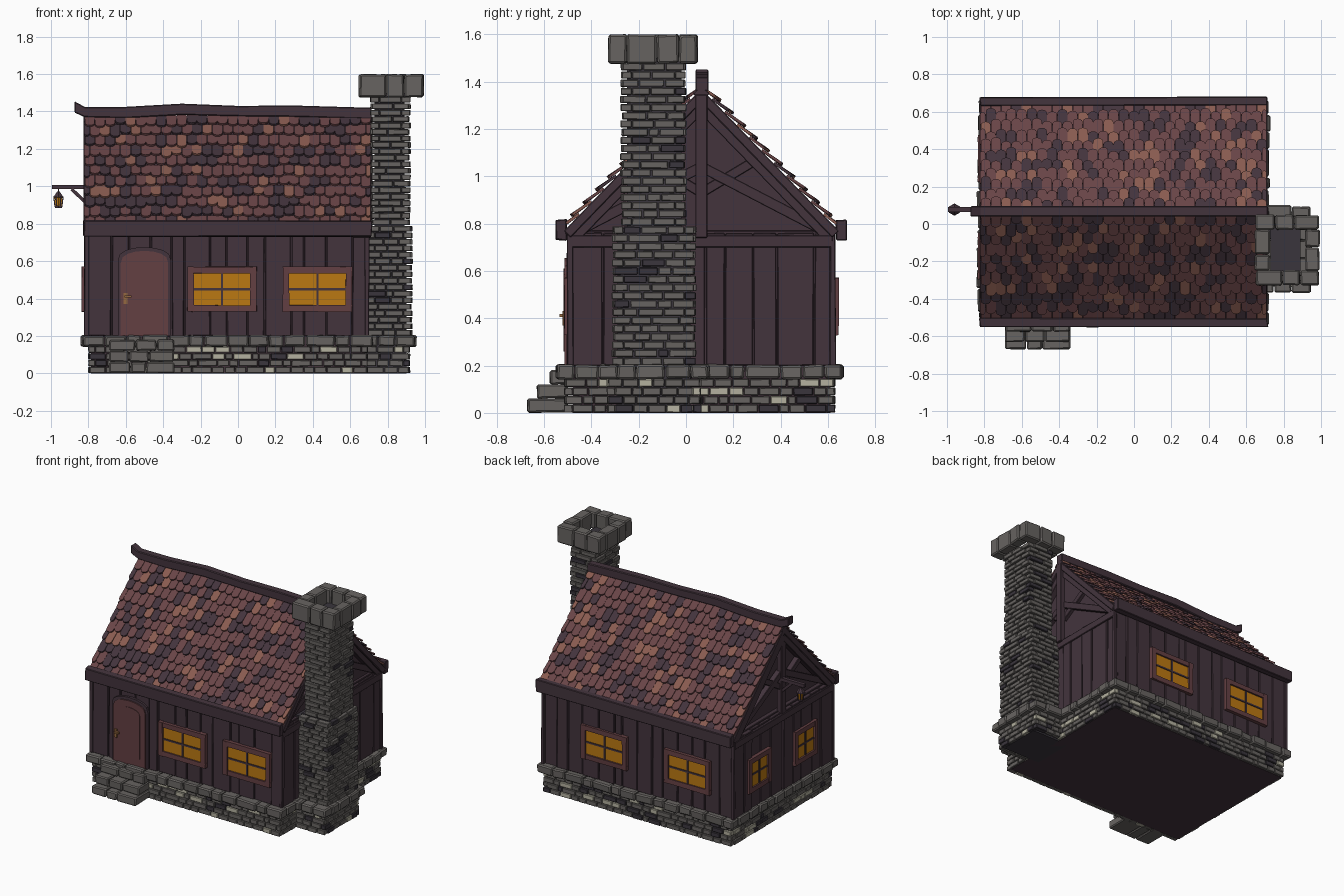
import bpy, bmesh, math, random
from mathutils import Matrix, Vector

random.seed(4)
cube = bpy.data.objects.get("Cube")
if cube:
    bpy.data.objects.remove(cube)

COLOURS = {
    "dark_wood": (0.056, 0.034, 0.046), "red_tile": (0.14, 0.058, 0.062),
    "orange_tile": (0.25, 0.105, 0.08), "grey_stone": (0.135, 0.125, 0.118),
    "dark_stone": (0.042, 0.036, 0.046), "pale_stone": (0.46, 0.44, 0.35),
    "red_wood": (0.125, 0.05, 0.055), "window_glow": (0.50, 0.19, 0.006),
    "brass": (0.30, 0.14, 0.05),
}
MATS = {}
for name, rgb in COLOURS.items():
    m = bpy.data.materials.new(name)
    m.use_nodes = True
    m.diffuse_color = (*rgb, 1)
    m.node_tree.nodes["Principled BSDF"].inputs["Base Color"].default_value = (*rgb, 1)
    MATS[name] = m

I = Matrix.Identity(4)
WOOD, STONE = ["dark_wood"], ["grey_stone", "dark_stone", "pale_stone"]


def finish(bm, name, mats, bevel=0):
    bmesh.ops.recalc_face_normals(bm, faces=bm.faces)
    me = bpy.data.meshes.new(name)
    bm.to_mesh(me)
    bm.free()
    for m in mats:
        me.materials.append(MATS[m])
    ob = bpy.data.objects.new(name, me)
    bpy.context.collection.objects.link(ob)
    if bevel:
        mod = ob.modifiers.new("Bevel", "BEVEL")
        mod.width, mod.segments = bevel, 1


def box(bm, lo, hi, mi=0, M=I, wobble=0):
    lo, hi = Vector(lo), Vector(hi)
    verts = bmesh.ops.create_cube(bm, size=1)["verts"]
    for v in verts:
        p = Vector(a * b for a, b in zip(v.co, hi - lo)) + (lo + hi) / 2
        v.co = M @ (p + Vector(random.uniform(-wobble, wobble) for _ in range(3)))
    for f in {f for v in verts for f in v.link_faces}:
        f.material_index = mi


def prism(bm, pts, depth, M, mi=0):
    """Extrude a flat local-xy outline along local z."""
    a = [bm.verts.new(M @ Vector((x, y, 0))) for x, y in pts]
    b = [bm.verts.new(M @ Vector((x, y, depth))) for x, y in pts]
    faces = [bm.faces.new(a), bm.faces.new(b[::-1])]
    for i in range(len(a)):
        j = (i + 1) % len(a)
        faces.append(bm.faces.new((a[i], b[i], b[j], a[j])))
    for f in faces:
        f.material_index = mi


def beam(bm, p, q, w, t, mi=0):
    """Timber in a gable plane (constant x) from p to q."""
    p, q = Vector(p), Vector(q)
    d = (q - p).normalized()
    side = Vector((1, 0, 0)) if abs(d.x) < 0.5 else Vector((0, 1, 0))
    M = Matrix((side, d, side.cross(d))).transposed().to_4x4()
    M.translation = p
    box(bm, (-t / 2, 0, -w / 2), (t / 2, (q - p).length, w / 2), mi, M)


def split(a, b, step):
    n = max(1, round((b - a) / step))
    s = (b - a) / n
    cuts = [a] + [a + s * (i + random.uniform(-0.3, 0.3)) for i in range(1, n)] + [b]
    return list(zip(cuts, cuts[1:]))


def facing(k, x, y, z=0):
    """Local -y points out: 0 front, 1 right, 2 back, 3 left."""
    return Matrix.Translation((x, y, z)) @ Matrix.Rotation(k * math.pi / 2, 4, "Z")


def masonry(bm, xs, ys, zs, rows, step, depth, weights, gap=0.004, rough=0.006, wobble=0.001):
    hx, hy = (xs[1] - xs[0]) / 2, (ys[1] - ys[0]) / 2
    h = (zs[1] - zs[0]) / rows
    for r in range(rows):
        z = zs[0] + r * h
        for k in range(4):
            half, out = (hx, hy) if k % 2 == 0 else (hy, hx)
            half -= depth * ((r + k) % 2)
            M = facing(k, sum(xs) / 2, sum(ys) / 2)
            for a, b in split(-half, half, step):
                mi = random.choices(range(3), weights)[0]
                box(bm, (a + gap / 2, -out - random.uniform(0, rough), z + gap / 2),
                    (b - gap / 2, -out + depth, z + h - gap / 2), mi, M, wobble)


# Main dimensions
X0, X1, Y0, Y1, RY = -0.81, 0.69, -0.49, 0.62, 0.065
RIDGE, EAVE, HALF = 1.385, 0.79, 0.575
SLOPE = math.atan2(RIDGE - EAVE, HALF)

# Stone foundation with its coping, and the chimney plinth
bm = bmesh.new()
box(bm, (X0 + .025, Y0 + .01, 0), (X1 - .01, Y1 - .01, 0.2))
finish(bm, "floor_core", WOOD)
bm = bmesh.new()
masonry(bm, (X0 + .015, X1), (-0.51, 0.625), (0, 0.145), 4, 0.07, 0.03, (75, 11, 14))
masonry(bm, (0.6, 0.915), (-0.33, 0.06), (0, 0.145), 4, 0.07, 0.03, (75, 11, 14))
finish(bm, "foundation_bricks", STONE, 0.003)
bm = bmesh.new()
masonry(bm, (X0 - .02, X1 + .03), (-0.54, 0.655), (0.142, 0.205), 1, 0.11, 0.07, (1, 0, 0), .004, .01, .004)
masonry(bm, (0.6, 0.945), (-0.36, 0.09), (0.142, 0.205), 1, 0.11, 0.07, (1, 0, 0), .004, .01, .004)
finish(bm, "foundation_coping", STONE, 0.008)

# Front steps
bm = bmesh.new()
for i, front in enumerate((-0.67, -0.63, -0.575)):
    for a, b in split(-0.69, -0.34, 0.1):
        box(bm, (a + .002, front, i * .06 + .002), (b - .002, -0.5, i * .06 + .059), 0, I, 0.003)
finish(bm, "front_steps", STONE, 0.007)

# Chimney
bm = bmesh.new()
for xs, ys, zs in (((0.6, 0.9), (-0.29, 0.02), (0, 0.78)), ((0.73, 0.89), (-0.25, -0.02), (0.7, 1.5))):
    box(bm, (xs[0], ys[0], zs[0]), (xs[1], ys[1], zs[1]))
finish(bm, "chimney_core", ["dark_stone"])
bm = bmesh.new()
masonry(bm, (0.69, 0.925), (-0.305, 0.035), (0.2, 0.79), 17, 0.09, 0.04, (90, 10, 0), .005, .009)
masonry(bm, (0.715, 0.915), (-0.27, -0.005), (0.79, 1.48), 20, 0.09, 0.04, (90, 10, 0), .005, .009)
finish(bm, "chimney_bricks", STONE, 0.003)
bm = bmesh.new()
masonry(bm, (0.65, 0.99), (-0.325, 0.045), (1.475, 1.6), 1, 0.1, 0.075, (1, 0, 0), .003, .005, .003)
finish(bm, "chimney_crown", STONE, 0.008)

# Plank walls with corner posts
bm = bmesh.new()
box(bm, (X0 + .02, Y0 + .01, 0.19), (X1 - .01, Y1 - .01, 0.77))
cx, cy, hx, hy = (X0 + X1) / 2, (Y0 + Y1) / 2, (X1 - X0) / 2, (Y1 - Y0) / 2
for k in range(4):
    half, out = (hx, hy) if k % 2 == 0 else (hy, hx)
    for a, b in split(-half, half, 0.11):
        box(bm, (a + .003, -out - random.uniform(-.004, .008), 0.2), (b - .003, -out + .03, 0.76), 0, facing(k, cx, cy), 0.002)
for x in (X0, X1):
    for y in (Y0, Y1):
        box(bm, (x - .012, y - .012, 0.2), (x + .012, y + .012, 0.76), 0, I, 0.003)
finish(bm, "plank_walls", WOOD, 0.003)

# Gable walls and trusses
bm = bmesh.new()
YZ = Matrix(((0, 0, 1, 0), (1, 0, 0, 0), (0, 1, 0, 0), (0, 0, 0, 1)))
tri = [(RY - HALF + .03, 0.74), (RY + HALF - .03, 0.74), (RY, RIDGE - .03)]
for x, s in ((X0, 1), (X1, -1)):
    prism(bm, tri, 0.02, Matrix.Translation((x + s * .05, 0, 0)) @ YZ)
    box(bm, (x - .014, Y0, 0.70), (x + .014, Y1, 0.75))
    box(bm, (x - .008, RY - .025, 0.74), (x + .03, RY + .025, RIDGE - .04))
    for d in (-1, 1):
        beam(bm, (x + s * .015, RY, RIDGE - .085), (x + s * .015, RY + d * (HALF - .03), EAVE - .05), .055, .05)
        beam(bm, (x + s * .02, RY, 1.04), (x + s * .02, RY + d * .5, 0.78), .045, .04)
        beam(bm, (x + s * .025, RY, 0.93), (x + s * .025, RY + d * .25, 1.08), .04, .04)
finish(bm, "gable_timbers", WOOD, 0.003)

# Roof boards and eaves
bm = bmesh.new()
for d in (-1, 1):
    box(bm, (X0 - .015, RY + d * (HALF - .005), 0.73), (X1 + .025, RY + d * (HALF + .04), 0.815), 0, I, 0.005)
L = HALF / math.cos(SLOPE)


def slope_frame(d):
    """Local axes: x along ridge, y down the slope, z outward."""
    c, s = math.cos(SLOPE), math.sin(SLOPE)
    M = Matrix(((1, 0, 0, 0), (0, d * c, d * s, 0), (0, -s, c, 0), (0, 0, 0, 1)))
    return Matrix.Translation((0, RY, RIDGE)) @ M


for d in (-1, 1):
    box(bm, (X0 - .015, 0, -.05), (X1 + .025, L + .02, -.01), 0, slope_frame(d))
finish(bm, "roof_boards", WOOD, 0.004)

# Rounded roof tiles
bm = bmesh.new()
ROWS, COLS = 11, 28
w, step = (X1 - X0 + .03) / COLS, L / ROWS
for d in (-1, 1):
    for r in range(ROWS):
        for c in range(COLS + r % 2):
            a = X0 - .01 + (c - .5 * (r % 2)) * w
            u0, u1 = max(a, X0 - .015) + .001, min(a + w, X1 + .02) - .001
            n, mid, half = 6, (u0 + u1) / 2, (u1 - u0) / 2
            end = step * 1.25 + random.uniform(-.014, .014)
            pts = [(u0, 0), (u1, 0)] + [
                (mid + half * math.cos(t), end - .022 + .022 * math.sin(t))
                for t in (math.pi * i / n for i in range(n + 1))]
            tilt = Matrix.Rotation(0.16 + random.uniform(0, .05), 4, "X")
            M = slope_frame(d) @ Matrix.Translation((0, r * step, -.012)) @ tilt
            prism(bm, pts, 0.011, M, random.choices(range(3), (58, 29, 13))[0])
finish(bm, "roof_tiles", ["red_tile", "dark_wood", "orange_tile"])

# Sagging ridge beam with an upturned end
bm = bmesh.new()
path = ((-.875, 1.455, .06), (-.82, 1.425, .055), (-.6, 1.425, .06), (-.3, 1.442, .06), (0, 1.43, .055), (.3, 1.432, .06), (.715, 1.42, .06))
top = [(x, z) for x, z, t in path]
under = [(x, z - t) for x, z, t in reversed(path)]
XZ = Matrix(((1, 0, 0, 0), (0, 0, 1, RY - .025), (0, 1, 0, 0), (0, 0, 0, 1)))
prism(bm, top + under, 0.055, XZ)
finish(bm, "ridge_beam", WOOD, 0.005)

# Windows: frame, glowing pane and cross bars
bm = bmesh.new()


def window(k, x, y, w, z=0.45, h=0.24, t=0.034):
    M = facing(k, x, y, z)
    w, h = w / 2, h / 2
    box(bm, (-w + .01, -.012, -h + .01), (w - .01, .02, h - .01), 1, M)
    for s in (-1, 1):
        box(bm, (s * (w - t / 2) - t / 2, -.025, -h), (s * (w - t / 2) + t / 2, .02, h), 0, M, .002)
        box(bm, (-w, -.023, s * (h - t / 2) - t / 2), (w, .02, s * (h - t / 2) + t / 2), 0, M, .002)
    box(bm, (-.006, -.018, -h + t), (.006, 0, h - t), 2, M)
    box(bm, (-w + t, -.017, -.006), (w - t, 0, .006), 2, M)


for x in (-0.085, 0.425):
    window(0, x, Y0, 0.37)
for x in (0.2, -0.455):
    window(2, x, Y1, 0.36)
for y in (0.35, -0.17):
    window(3, X0, y, 0.25)
finish(bm, "windows", ["red_wood", "window_glow", "dark_wood"])

# Arched door with frame and handle
bm = bmesh.new()


def arch(w, z0, z1, rise):
    return [(-w, z0), (w, z0)] + [
        (w * math.cos(t), z1 - rise + rise * math.sin(t) ** .8) for t in (math.pi * i / 8 for i in range(9))]


D = Matrix(((1, 0, 0, -.5), (0, 0, -1, Y0 + .01), (0, 1, 0, 0), (0, 0, 0, 1)))
prism(bm, arch(.142, .2, .675, .07), .026, D, 1)
prism(bm, arch(.127, .2, .655, .065), .034, D, 0)
prism(bm, arch(.085, .26, .61, .045), .037, D, 0)
box(bm, (-.612, Y0 - .032, .37), (-.592, Y0 - .02, .43), 2)
box(bm, (-.606, Y0 - .045, .405), (-.57, Y0 - .03, .417), 2)
finish(bm, "front_door", ["red_wood", "dark_wood", "brass"])

# Bracket and hanging lantern on the left gable
bm = bmesh.new()
box(bm, (-.995, RY, .985), (-.76, RY + .025, 1.008))
beam(bm, (-.89, RY + .012, .985), (-.81, RY + .012, .91), .018, .02)
LX, LY = -.96, RY + .012


def drum(z0, z1, r0, r1, mi):
    M = Matrix.Translation((LX, LY, (z0 + z1) / 2))
    out = bmesh.ops.create_cone(bm, cap_ends=True, segments=6, radius1=r0, radius2=r1, depth=z1 - z0, matrix=M)
    for f in {f for v in out["verts"] for f in v.link_faces}:
        f.material_index = mi


drum(.97, .99, .004, .004, 0)
drum(.94, .972, .033, .008, 0)
drum(.895, .942, .018, .024, 1)
drum(.884, .896, .022, .022, 0)
for i in range(6):
    a = math.pi * i / 3
    p = Vector((math.cos(a), math.sin(a), 0))
    beam(bm, Vector((LX, LY, .89)) + p * .018, Vector((LX, LY, .945)) + p * .025, .006, .006)
finish(bm, "lantern", ["dark_wood", "window_glow"])
